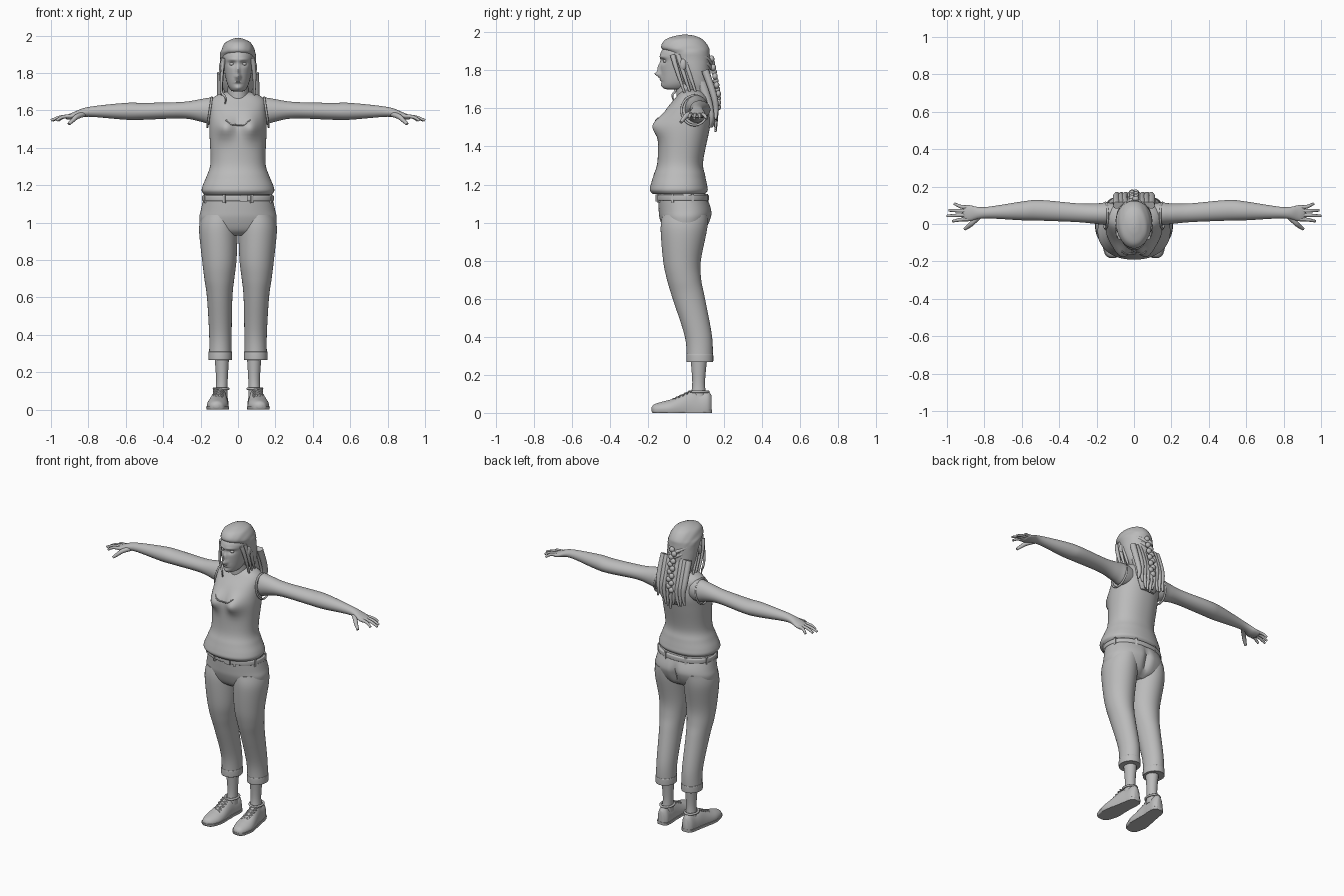
import bpy, bmesh, math, random
from mathutils import Vector

random.seed(4)
cube = bpy.data.objects.get("Cube")
if cube:
    bpy.data.objects.remove(cube)

grey = bpy.data.materials.new("plain_grey")
grey.use_nodes = True
tone = (.5, .5, .5, 1)
grey.diffuse_color = tone
grey.node_tree.nodes["Principled BSDF"].inputs["Base Color"].default_value = tone
parts = []


def finish(name, mesh, mirror=False):
    ob = bpy.data.objects.new(name, mesh)
    bpy.context.collection.objects.link(ob)
    mesh.materials.clear()
    mesh.materials.append(grey)
    if mirror:
        ob.modifiers.new("Mirror", 'MIRROR').use_mirror_merge = False
    parts.append(ob)
    return ob


def finish_bmesh(name, bm, mirror=False):
    bmesh.ops.recalc_face_normals(bm, faces=bm.faces)
    mesh = bpy.data.meshes.new(name)
    bm.to_mesh(mesh)
    bm.free()
    return finish(name, mesh, mirror)


def spline(a, b, c, d, t):
    return b + .5 * t * (c - a + t * (2 * a - 5 * b + 4 * c - d + t * (3 * (b - c) + d - a)))


def circle(count):
    for k in range(count):
        angle = math.tau * k / count
        yield math.cos(angle), math.sin(angle)


def loft(name, rows, axis='z', sides=48, steps=6, power=2, shape=None, mirror=False):
    """Smooth skin through rows of (along, centre, half width, low, high)."""
    rings, last = [], len(rows) - 1
    for i in range(last):
        before, start, end, after = (rows[max(0, min(last, i + k))] for k in (-1, 0, 1, 2))
        for step in range(steps + (i == last - 1)):
            rings.append([spline(*values, step / steps)
                          for values in zip(before, start, end, after)])
    bm = bmesh.new()
    loops = []
    for along, centre, half, low, high in rings:
        loop = []
        for c, s in circle(sides):
            u = centre + half * math.copysign(abs(c) ** (2 / power), c)
            v = (low + high) / 2 + (high - low) / 2 * math.copysign(abs(s) ** (2 / power), s)
            co = Vector({'x': (along, u, v), 'y': (u, along, v), 'z': (u, v, along)}[axis])
            if shape:
                shape(co)
            loop.append(bm.verts.new(co))
        loops.append(loop)
    for lower, upper in zip(loops, loops[1:]):
        for k in range(sides):
            bm.faces.new((lower[k], lower[k - 1], upper[k - 1], upper[k]))
    bm.faces.new(loops[0])
    bm.faces.new(loops[-1])
    return finish_bmesh(name, bm, mirror)


def central_loft(name, rows, **options):
    """Loft standing on the body's middle plane."""
    return loft(name, [(row[0], 0, *row[1:]) for row in rows], **options)


def strand(name, points, radius, tip=1, mirror=False, closed=False):
    """Round cord through points, tapering to the tip."""
    curve = bpy.data.curves.new(name, 'CURVE')
    curve.dimensions = '3D'
    curve.bevel_depth, curve.bevel_resolution, curve.resolution_u = radius, 3, 6
    curve.use_fill_caps = True
    path = curve.splines.new('NURBS')
    path.points.add(len(points) - 1)
    for i, (point, co) in enumerate(zip(path.points, points)):
        point.co = (*co, 1)
        point.radius = 1 + (tip - 1) * (i / (len(points) - 1)) ** 2
    path.order_u = 3
    path.use_endpoint_u, path.use_cyclic_u = not closed, closed
    helper = bpy.data.objects.new(name, curve)
    bpy.context.collection.objects.link(helper)
    graph = bpy.context.evaluated_depsgraph_get()
    mesh = bpy.data.meshes.new_from_object(helper.evaluated_get(graph))
    bpy.data.objects.remove(helper)
    return finish(name, mesh, mirror)


def oval(name, place, size, mirror=False):
    bm = bmesh.new()
    bmesh.ops.create_uvsphere(bm, u_segments=20, v_segments=12, radius=1)
    bmesh.ops.scale(bm, vec=size, verts=bm.verts)
    bmesh.ops.translate(bm, vec=place, verts=bm.verts)
    return finish_bmesh(name, bm, mirror)


def box(name, place, size, turn=0):
    bm = bmesh.new()
    bmesh.ops.create_cube(bm, size=1)
    bmesh.ops.scale(bm, vec=size, verts=bm.verts)
    ob = finish_bmesh(name, bm)
    ob.location, ob.rotation_euler.z = place, turn


def bump(co, x, z, wide, tall, amount):
    """Push a soft mound forward, mirrored in x."""
    co.y -= amount * math.exp(-((abs(co.x) - x) / wide) ** 2 - ((co.z - z) / tall) ** 2)


# Head with nose, sockets, brows, lips and chin
def sculpt_face(co):
    if co.y < -.05:
        nose, socket, brow = (0, 1.78, .012, .013, .03), (.03, 1.85, .02, .014, -.014), (.03, 1.87, .03, .01, .006)
        bridge, nostril = (0, 1.81, .01, .025, .016), (.012, 1.777, .007, .008, .008)
        lips = [(0, z, .02, .005, .009) for z in (1.762, 1.75)]
        chin = (0, 1.72, .02, .012, .007)
        for mound in (nose, socket, brow, bridge, nostril, *lips, chin):
            bump(co, *mound)


central_loft("head", [(1.7, .02, -.1, 0), (1.71, .04, -.12, .02), (1.75, .06, -.13, .06),
                      (1.85, .08, -.135, .11), (1.9, .08, -.13, .11), (1.96, .04, -.08, .07)],
             sides=120, steps=14, shape=sculpt_face)
oval("eye", (.032, -.108, 1.848), (.014, .012, .009), mirror=True)
oval("ear", (.09, -.015, 1.83), (.012, .018, .03), mirror=True)
central_loft("neck", [(1.6, .08, -.04, .12), (1.66, .06, -.05, .1), (1.78, .055, -.05, .08)])


# Hair: cap, hanging mass, locks, twists and braid
def comb(co):
    parting = math.atan2(co.x, co.z - 1.8)
    co.x *= 1 + .012 * math.sin(parting * 24 + co.y * 30)


central_loft("hair_cap", [(1.69, .07, 0, .13), (1.76, .09, -.04, .13), (1.88, .096, -.09, .125),
                          (1.92, .09, -.13, .12), (1.96, .07, -.11, .09), (1.98, .035, -.06, .05),
                          (1.987, .01, -.02, .01)], sides=72, shape=comb)
central_loft("hair_fall", [(1.5, .05, .11, .14), (1.57, .08, .1, .165), (1.74, .08, .03, .13)])
for i in range(-4, 5):
    x, sway = i * .023, random.uniform(-.012, .012)
    end = 1.47 + .012 * abs(i) + random.uniform(0, .03)
    strand("hair_lock", [(x, .1, 1.8), (x + sway, .15, 1.67), (x - sway, .16, 1.58), (x + sway, .155, end)],
           .02, tip=.3)
for k in range(3):
    back = .03 * k
    strand("side_lock", [(.075, back - .07, 1.88), (.095, back - .05, 1.8), (.085, back, 1.66)],
           .014, tip=.35, mirror=True)
strand("front_wisp", [(-.08, -.07, 1.86), (-.09, -.07, 1.75), (-.09, -.05, 1.69),
                      (-.06, -.08, 1.67), (-.07, -.06, 1.63)], .008, tip=.4)
for drop in (0, .03):
    strand("hair_twist", [(.06, -.07, 1.935 - drop), (.09, .01, 1.9 - drop), (.06, .105, 1.87 - drop),
                          (0, .135, 1.84 - drop)], .011, mirror=True)
for k in range(12):
    oval("braid_knot", (.009 * (-1) ** k, .135 + .035 * min(1, k / 8), 1.86 - k * .023), (.018, .014, .018))


# Sleeveless top with neckline and armholes
def shape_chest(co):
    if co.y < 0:
        bump(co, .07, 1.51, .05, .055, .047)


top = central_loft("top", [(1.15, .18, -.175, .1), (1.17, .194, -.19, .114), (1.2, .188, -.185, .11),
                           (1.25, .167, -.17, .1), (1.32, .147, -.15, .09), (1.47, .152, -.145, .12),
                           (1.54, .152, -.13, .133), (1.6, .15, -.1, .13), (1.65, .145, -.06, .12),
                           (1.68, .115, -.035, .1), (1.7, .06, -.01, .08)],
                   sides=80, power=2.2, shape=shape_chest)
bpy.context.view_layer.update()


def on_top(x):
    place = Vector((x, -.2, 1.535 + abs(x)))
    return top.closest_point_on_mesh(place)[1]


strand("neckline", [on_top(x * .0125) for x in range(-6, 7)], .004)
strand("armhole", [(.152 - .012 * s, .045 + .07 * c, 1.59 + .08 * s) for c, s in circle(16)],
       .006, mirror=True, closed=True)

# Arms and hands
loft("arm", [(.1, .055, .055, 1.53, 1.665), (.15, .055, .06, 1.525, 1.668), (.2, .055, .055, 1.54, 1.66),
             (.3, .06, .05, 1.557, 1.645), (.5, .073, .055, 1.55, 1.64), (.6, .07, .05, 1.55, 1.64),
             (.8, .06, .03, 1.566, 1.618), (.88, .058, .043, 1.553, 1.59), (.91, .06, .04, 1.55, 1.577),
             (.92, .06, .03, 1.555, 1.57)], axis='x', mirror=True)
for root, tip, reach in ((.025, .015, .97), (.048, .043, 1), (.07, .073, .99), (.09, .108, .96)):
    middle = (root + tip) / 2
    strand("finger", [(.885, root, 1.57), (.92, root, 1.568), (reach / 2 + .46, middle, 1.564),
                      (reach, tip, 1.546)], .0105, tip=.65, mirror=True)
strand("thumb", [(.825, .045, 1.58), (.86, .01, 1.57), (.88, -.01, 1.55), (.905, -.027, 1.527)],
       .015, tip=.55, mirror=True)


# Trousers
def shape_seat(co):
    if co.y > 0:
        bump(co, 0, 1.02, .018, .07, .025)


central_loft("hips", [(.93, .13, -.08, .06), (.96, .19, -.115, .1), (1.02, .207, -.138, .13),
                      (1.07, .198, -.144, .133), (1.16, .178, -.148, .1)],
             sides=80, power=2.15, shape=shape_seat)
loft("trouser_leg", [(1.04, .1, .096, -.125, .118), (.96, .105, .103, -.133, .11), (.8, .1, .092, -.12, .078),
                     (.7, .1, .08, -.1, .08), (.6, .098, .068, -.07, .1), (.4, .094, .06, -.006, .137),
                     (.27, .095, .06, .005, .14)], mirror=True)
loft("cuff", [(z, .095, .06 + out, .005 - out, .14 + out)
              for z, out in ((.267, 0), (.27, .003), (.305, .003), (.31, 0))], mirror=True)
central_loft("belt", [(z, .188 + out, -.15 - out, .117 + out)
                      for z, out in ((1.115, 0), (1.12, .004), (1.14, .004), (1.145, 0))],
             sides=80, power=2.15)
for k in range(8):
    angle = math.tau * (k + .5) / 8
    x, y = .191 * math.cos(angle), .136 * math.sin(angle)
    box("belt_loop", (x, y - .018, 1.128), (.014, .012, .046), math.atan2(x, -y))
box("buckle", (.03, -.153, 1.13), (.04, .012, .036))

# Ankles
loft("ankle", [(.32, .087, .042, .02, .115), (.16, .086, .031, .033, .1), (.07, .09, .035, .02, .11)],
     mirror=True)


# Laced shoes
def flatten(co):
    co.z = max(co.z, 0)


def flatten_sole(co):
    co.z = max(0, min(co.z, .018))


shoe = [(-.18, .116, .012, .01, .03), (-.165, .114, .035, -.01, .046), (-.12, .11, .053, -.02, .06),
        (-.07, .108, .057, -.03, .074), (.02, .1, .045, -.06, .114), (.07, .094, .042, -.06, .108),
        (.115, .09, .037, -.05, .113), (.135, .09, .02, -.03, .09)]
loft("shoe", shoe, axis='y', shape=flatten, mirror=True)
loft("sole", [(y * 1.01, centre, half + .004, low, high) for y, centre, half, low, high in shoe],
     axis='y', power=2.4, shape=flatten_sole, mirror=True)
strand("shoe_collar", [(.09 + .04 * c, .068 + .05 * s, .112) for c, s in circle(12)],
       .007, mirror=True, closed=True)
for k in range(5):
    y, z = k * .021 - .078, k * .01 + .07
    for way in (-.026, .026):
        strand("lace", [(.106 - way, y, z - .008), (.106, y + .01, z + .01), (.106 + way, y + .02, z)],
               .004, mirror=True)

# Smooth shading with sharp edges kept
bpy.ops.object.select_all(action='DESELECT')
for ob in parts:
    ob.select_set(True)
bpy.context.view_layer.objects.active = parts[0]
bpy.ops.object.shade_smooth_by_angle(angle=math.radians(50))
